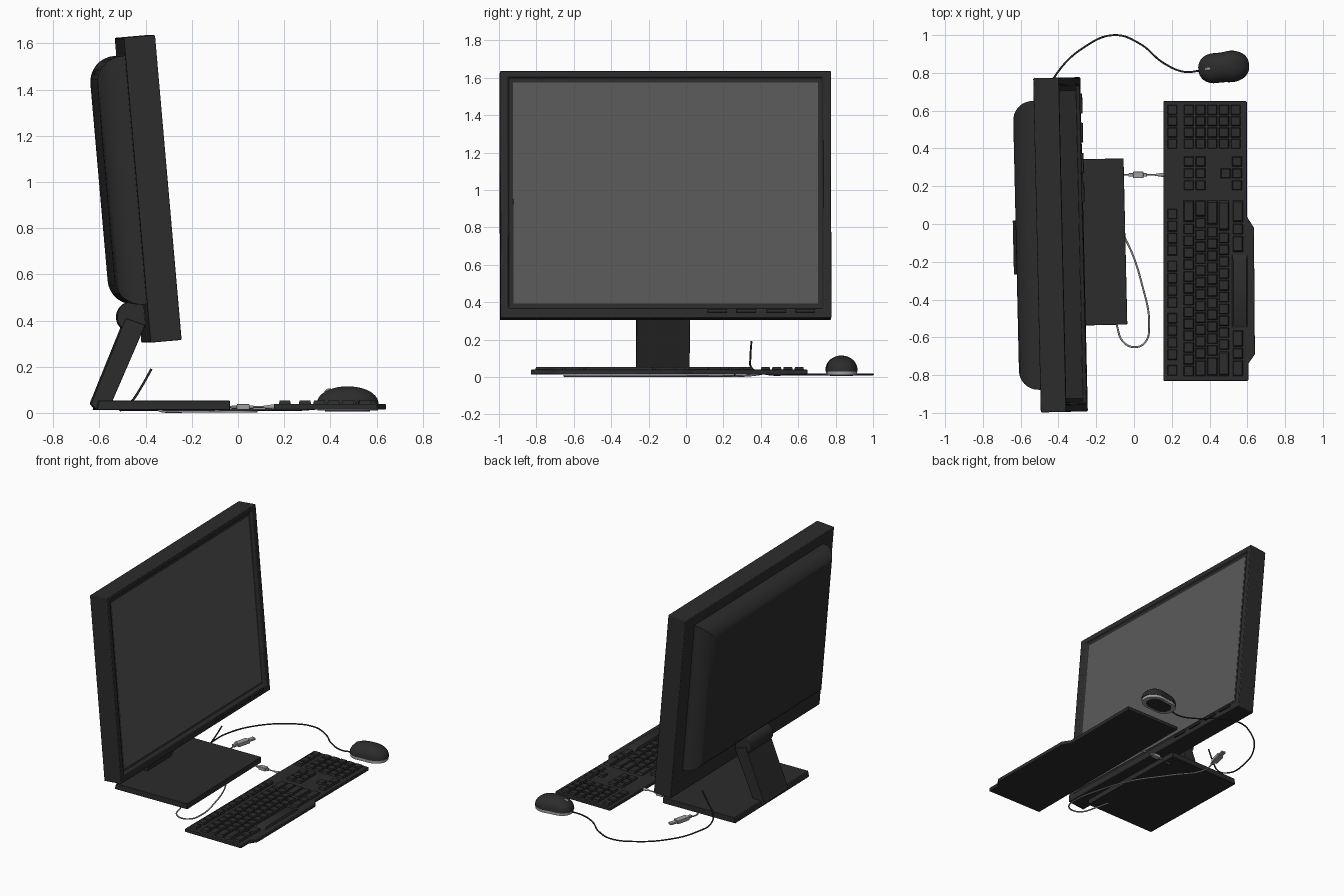
import bpy, bmesh, math
from mathutils import Matrix, Vector

if "Cube" in bpy.data.objects:
    bpy.data.objects.remove(bpy.data.objects["Cube"])


def material(name, v):
    m = bpy.data.materials.new(name)
    m.diffuse_color = (v, v, v, 1)
    m.use_nodes = True
    m.node_tree.nodes["Principled BSDF"].inputs["Base Color"].default_value = m.diffuse_color
    return m


BLACK = material("black_plastic", 0.025)
SCREEN = material("screen_grey", 0.1)
METAL = material("light_grey", 0.35)
YAW = Matrix.Rotation(math.radians(1.3), 4, 'Z')
PIVOT = Vector((-0.389, -0.11, 0))
STAND = Matrix.Translation(PIVOT) @ YAW @ Matrix.Translation(-PIVOT)
MONITOR = (Matrix.Translation((-0.389, -0.11, 0.97)) @ YAW
           @ Matrix.Rotation(math.radians(-5), 4, 'Y'))


def finish(bm, name, mat, matrix=None, bevel=0):
    bmesh.ops.recalc_face_normals(bm, faces=bm.faces[:])
    if matrix:
        bm.transform(matrix)
    me = bpy.data.meshes.new(name)
    bm.to_mesh(me)
    bm.free()
    ob = bpy.data.objects.new(name, me)
    bpy.context.collection.objects.link(ob)
    me.materials.append(mat)
    if bevel:
        b = ob.modifiers.new("bevel", 'BEVEL')
        b.width, b.segments, b.limit_method = bevel, 2, 'ANGLE'
    bpy.ops.object.select_all(action='DESELECT')
    ob.select_set(True)
    bpy.context.view_layer.objects.active = ob
    bpy.ops.object.shade_smooth_by_angle(angle=math.radians(35))
    return ob


def add_box(bm, c, s, taper=1.0):
    vs = bmesh.ops.create_cube(bm, size=1)['verts']
    for v in vs:
        t = taper if v.co.z > 0 else 1
        v.co = Vector((c[0] + v.co.x * s[0] * t, c[1] + v.co.y * s[1] * t, c[2] + v.co.z * s[2]))
    return vs


def prism(name, pts, depth, mat, matrix=None, bevel=0):
    """Extrude a closed 3D outline along a vector."""
    bm = bmesh.new()
    f = bm.faces.new([bm.verts.new(p) for p in pts])
    r = bmesh.ops.extrude_face_region(bm, geom=[f])
    bmesh.ops.translate(bm, vec=depth, verts=[g for g in r['geom'] if isinstance(g, bmesh.types.BMVert)])
    if f.is_valid and len(f.verts[0].link_faces) < 3:
        bm.faces.new([v for v in f.verts])
    return finish(bm, name, mat, matrix, bevel)


def cylinder(name, c, r1, r2, length, axis, mat, matrix=None, bevel=0):
    bm = bmesh.new()
    rot = Vector((0, 0, 1)).rotation_difference(Vector(axis)).to_matrix().to_4x4()
    bmesh.ops.create_cone(bm, cap_ends=True, segments=32, radius1=r1, radius2=r2, depth=length,
                          matrix=Matrix.Translation(c) @ rot)
    return finish(bm, name, mat, matrix, bevel)


def cable(name, pts, radius, mat):
    cu = bpy.data.curves.new(name, 'CURVE')
    cu.dimensions, cu.bevel_depth, cu.bevel_resolution = '3D', radius, 2
    cu.use_fill_caps = True
    sp = cu.splines.new('BEZIER')
    sp.bezier_points.add(len(pts) - 1)
    for bp, p in zip(sp.bezier_points, pts):
        bp.co = p
        bp.handle_left_type = bp.handle_right_type = 'AUTO'
    cu.materials.append(mat)
    ob = bpy.data.objects.new(name, cu)
    bpy.context.collection.objects.link(ob)


# Monitor frame with a recessed front
bm = bmesh.new()
add_box(bm, (0, 0, 0), (0.135, 1.77, 1.325))
bm.normal_update()
front = max(bm.faces, key=lambda f: f.calc_center_median().x)
bmesh.ops.inset_individual(bm, faces=[front], thickness=0.056)
bmesh.ops.translate(bm, vec=(0, 0, 0.01), verts=front.verts[:])
bmesh.ops.inset_individual(bm, faces=[front], thickness=0.014)
bmesh.ops.translate(bm, vec=(-0.02, 0, 0), verts=front.verts[:])
finish(bm, "monitor_frame", BLACK, MONITOR, 0.005)

# Screen panel
bm = bmesh.new()
add_box(bm, (0.047, 0, 0.01), (0.006, 1.63, 1.185))
finish(bm, "screen", SCREEN, MONITOR)

# Rounded rear housing
bm = bmesh.new()
add_box(bm, (-0.1275, 0, 0.045), (0.135, 1.53, 1.08))
bm.normal_update()
back = min(bm.faces, key=lambda f: f.calc_center_median().x)
bmesh.ops.bevel(bm, geom=back.edges[:], offset=0.115, segments=8, profile=0.5, affect='EDGES')
finish(bm, "rear_housing", BLACK, MONITOR)

# Front buttons
bm = bmesh.new()
for y in (0.275, 0.43, 0.59, 0.745):
    add_box(bm, (0.068, y, -0.625), (0.02, 0.105, 0.018))
finish(bm, "monitor_buttons", BLACK, MONITOR, 0.003)

# Stand: base plate, leaning neck, hinge
prism("stand_base", [(x, -0.54, z) for x, z in
                     ((-0.62, 0.013), (-0.045, 0.013), (-0.045, 0.054), (-0.61, 0.054))],
      (0, 0.88, 0), BLACK, STAND, 0.003)
prism("stand_neck", [(x, -0.263, z) for x, z in
                     ((-0.64, 0.04), (-0.62, 0.016), (-0.55, 0.045), (-0.405, 0.38), (-0.49, 0.41))],
      (0, 0.286, 0), BLACK, STAND, 0.003)
cylinder("stand_hinge", (-0.458, -0.12, 0.415), 0.068, 0.068, 0.27, (0, 1, 0), BLACK, STAND, 0.004)

# Keyboard body
outline = ((0.155, 0.65), (0.155, -0.83), (0.605, -0.83), (0.605, -0.74), (0.64, -0.69),
           (0.635, -0.02), (0.597, 0.04), (0.597, 0.65))
prism("keyboard_body", [(x, y, 0.014) for x, y in outline], (0, 0, 0.025), BLACK, None, 0.004)

# Keys
bm = bmesh.new()


def key(x, y, sx=0.06, sy=0.06):
    add_box(bm, (x, y, 0.044), (sx - 0.006, sy - 0.006, 0.02), 0.82)


U = 0.94 / 15
ROWS = ((0.29, [1] * 13 + [2]), (0.352, [1.5] + [1] * 12 + [1.5]), (0.414, [1.75] + [1] * 11 + [2.25]),
        (0.476, [2.25] + [1] * 10 + [2.75]), (0.55, [1.5, 1, 1.5, 6.5, 1.5, 1, 2]))
for x, widths in ROWS:
    y = -0.81
    for w in widths:
        big = w > 5
        key(x + (0.01 if big else 0), y + w * U / 2, 0.09 if big else 0.062, w * U)
        y += w * U
for i in range(13):
    key(0.203, -0.775 + i * 0.064 + 0.02 * ((i + 3) // 4), 0.06, 0.064)
for j in range(4):
    key(0.203, 0.425 + j * 0.06)
    for i in range(5):
        key(0.29 + i * 0.062, 0.425 + j * 0.06)
for j in range(3):
    y = 0.205 + j * 0.063
    key(0.29, y)
    key(0.352, y)
    key(0.545, y)
key(0.485, 0.268)
finish(bm, "keyboard_keys", BLACK)

# Keyboard lead with plug
cable("keyboard_lead", [(-0.1, 0.26, 0.008), (-0.04, 0.26, 0.024), (0.06, 0.26, 0.026), (0.16, 0.26, 0.026)],
      0.004, METAL)
cylinder("keyboard_strain_relief", (0.135, 0.26, 0.026), 0.005, 0.012, 0.05, (1, 0, 0), METAL)
bm = bmesh.new()
add_box(bm, (0.022, 0.26, 0.026), (0.055, 0.034, 0.024))
add_box(bm, (-0.015, 0.26, 0.026), (0.03, 0.018, 0.012))
add_box(bm, (0.058, 0.26, 0.026), (0.02, 0.018, 0.014))
finish(bm, "keyboard_plug", METAL, None, 0.003)

# Looping lead running under the base, ending in a loose plug
cable("loop_lead", [(-0.12, -0.42, 0.006), (-0.09, -0.54, 0.006), (-0.06, -0.62, 0.006), (0, -0.652, 0.006),
                    (0.06, -0.625, 0.006), (0.08, -0.54, 0.006), (0.045, -0.33, 0.006),
                    (-0.04, -0.09, 0.006), (-0.2, 0.15, 0.006), (-0.34, 0.36, 0.01), (-0.335, 0.45, 0.025)],
      0.005, METAL)
bm = bmesh.new()
add_box(bm, (0, 0.06, 0), (0.045, 0.1, 0.026))
add_box(bm, (0, 0.135, 0), (0.032, 0.055, 0.014))
add_box(bm, (0, 0, 0), (0.022, 0.05, 0.018))
finish(bm, "loose_plug", METAL,
       Matrix.Translation((-0.335, 0.45, 0.026)) @ Matrix.Rotation(math.radians(-14), 4, 'Z'), 0.003)

# Mouse: domed shell, grey rim, dark sole, scroll wheel
MOUSE = Matrix.Translation((0.475, 0.83, 0)) @ Matrix.Rotation(math.radians(6), 4, 'Z')


def plan(x, y):
    """Unit disc to mouse outline, waisted towards the front."""
    r = math.hypot(x, y)
    if r < 1e-6:
        return 0.0, 0.0
    k = r / (abs(x) ** 2.4 + abs(y) ** 2.4) ** (1 / 2.4)
    x, y = x * k, y * k
    return x * 0.135, y * (0.088 - 0.009 * math.exp(-((x + 0.1) / 0.35) ** 2))


bm = bmesh.new()
bmesh.ops.create_uvsphere(bm, u_segments=40, v_segments=20, radius=1)
bmesh.ops.delete(bm, geom=[v for v in bm.verts if v.co.z < -0.01], context='VERTS')
for v in bm.verts:
    x, y = plan(v.co.x, v.co.y)
    v.co = Vector((x, y, 0.03 + 0.085 * max(v.co.z, 0) ** 0.85))
bmesh.ops.holes_fill(bm, edges=[e for e in bm.edges if e.is_boundary])
finish(bm, "mouse_shell", BLACK, MOUSE)

for name, s, z0, z1, mat in (("mouse_rim", 0.97, 0.01, 0.034, METAL), ("mouse_sole", 0.72, 0.006, 0.012, BLACK)):
    ring = [plan(math.cos(i * math.pi / 20), math.sin(i * math.pi / 20)) for i in range(40)]
    prism(name, [(x * s, y * s, z0) for x, y in ring], (0, 0, z1 - z0), mat, MOUSE)
cylinder("mouse_wheel", (-0.08, 0, 0.084), 0.022, 0.022, 0.016, (0, 1, 0), METAL, MOUSE, 0.003)

# Mouse lead with raised free end behind the base
cable("mouse_lead", [(0.35, 0.812, 0.02), (0.27, 0.805, 0.014), (0.16, 0.85, 0.014), (0.03, 0.955, 0.014),
                     (-0.1, 1.0, 0.014), (-0.25, 0.945, 0.014), (-0.42, 0.78, 0.014), (-0.5, 0.58, 0.014),
                     (-0.5, 0.42, 0.018), (-0.46, 0.35, 0.05), (-0.42, 0.345, 0.11), (-0.375, 0.35, 0.19)],
      0.005, BLACK)
